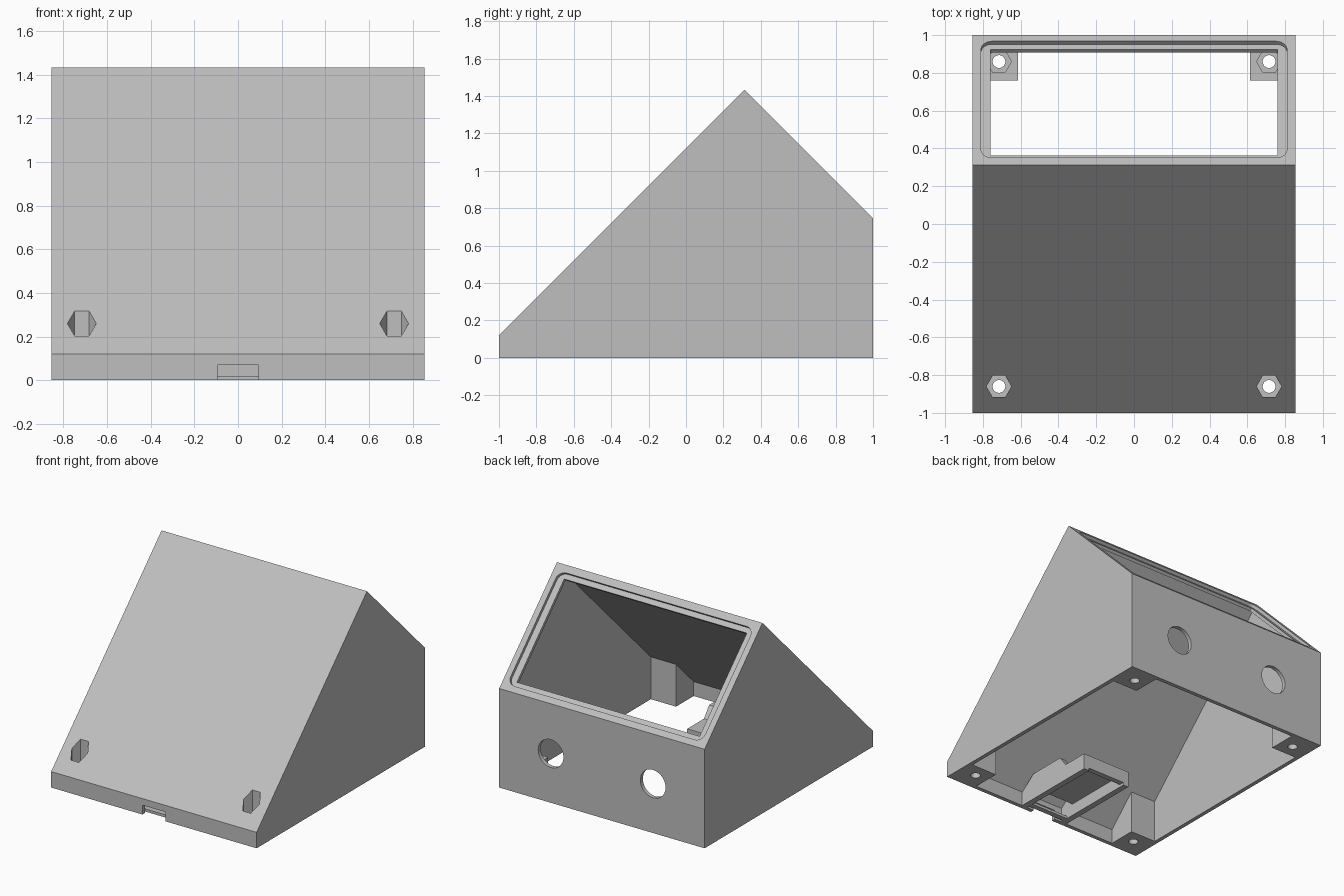
import bpy, bmesh, math
from mathutils import Matrix, Vector

if "Cube" in bpy.data.objects:
    bpy.data.objects.remove(bpy.data.objects["Cube"])

grey = bpy.data.materials.new("light grey plastic")
grey.use_nodes = True
grey.diffuse_color = (0.52, 0.52, 0.52, 1)
grey.node_tree.nodes["Principled BSDF"].inputs["Base Color"].default_value = grey.diffuse_color

# Frames: outline coordinates first, extrusion direction last
UP = Matrix.Identity(4)
ALONG_X = Matrix(((0, 0, 1, 0), (1, 0, 0, 0), (0, 1, 0, 0), (0, 0, 0, 1)))
ALONG_Y = Matrix(((1, 0, 0, 0), (0, 0, 1, 0), (0, 1, 0, 0), (0, 0, 0, 1)))


def prism(name, outline, lo, hi, frame=UP):
    """Extrude a 2D outline from lo to hi in the given frame."""
    bm = bmesh.new()
    base = bm.faces.new([bm.verts.new((a, b, lo)) for a, b in outline])
    ext = bmesh.ops.extrude_face_region(bm, geom=[base])["geom"]
    verts = [v for v in ext if isinstance(v, bmesh.types.BMVert)]
    bmesh.ops.translate(bm, vec=(0, 0, hi - lo), verts=verts)
    bm.transform(frame)
    bmesh.ops.recalc_face_normals(bm, faces=bm.faces)
    mesh = bpy.data.meshes.new(name)
    bm.to_mesh(mesh)
    bm.free()
    mesh.materials.append(grey)
    obj = bpy.data.objects.new(name, mesh)
    bpy.context.collection.objects.link(obj)
    return obj


def rect(a0, a1, b0, b1):
    return [(a0, b0), (a1, b0), (a1, b1), (a0, b1)]


def ring(cx, cy, r, n):
    return [(cx + r * math.cos(math.tau * i / n), cy + r * math.sin(math.tau * i / n))
            for i in range(n)]


def rounded(w, h, r, n=6):
    pts = []
    for q, (sx, sy) in enumerate([(1, 1), (-1, 1), (-1, -1), (1, -1)]):
        for i in range(n + 1):
            a = math.pi / 2 * (q + i / n)
            pts.append((sx * (w - r) + r * math.cos(a), sy * (h - r) + r * math.sin(a)))
    return pts


def combine(obj, tool, op="DIFFERENCE"):
    """Apply a boolean and discard the tool."""
    mod = obj.modifiers.new("boolean", "BOOLEAN")
    mod.operation, mod.object, mod.solver = op, tool, "EXACT"
    dg = bpy.context.evaluated_depsgraph_get()
    mesh = bpy.data.meshes.new_from_object(obj.evaluated_get(dg))
    obj.modifiers.clear()
    obj.data = mesh
    bpy.data.objects.remove(tool)


# Wedge shaped shell, hollow and open underneath
shell = prism("shell", [(-1, 0), (1, 0), (1, .745), (.3125, 1.4325), (-1, .12)],
              -.855, .855, ALONG_X)
combine(shell, prism("cavity", [(-.97, -.1), (.97, -.1), (.97, .71), (.301, 1.379), (-.97, .108)],
                     -.825, .825, ALONG_X))

# Corner posts
for s in (-1, 1):
    lo, hi = sorted((s * .615, s * .84))
    combine(shell, prism("front_post", [(-.985, 0), (-.76, 0), (-.76, .345), (-.985, .12)],
                         lo, hi, ALONG_X), "UNION")
    combine(shell, prism("rear_post", rect(.76, .985, 0, .2), lo, hi, ALONG_X), "UNION")

# Screw holes with hexagonal nut pockets
for x in (-.715, .715):
    for y in (-.86, .86):
        combine(shell, prism("nut_pocket", ring(x, y, .066, 6), .1, .5))
        combine(shell, prism("screw_hole", ring(x, y, .034, 24), -.1, .3))

# Screen recess and opening on the rear slope
slope = Matrix.Translation((0, .6595, 1.0855)) @ Matrix.Rotation(-math.pi / 4, 4, "X")
combine(shell, prism("screen_recess", rounded(.81, .436, .06), -.023, .1, slope))
combine(shell, prism("screen_opening", rect(-.76, .76, -.397, .397), -.1, .1, slope))

# Round holes in the back wall
for x in (-.425, .425):
    combine(shell, prism("back_hole", ring(x, .37, .105, 40), .9, 1.1, ALONG_Y))

# Cable notch in the front wall
combine(shell, prism("cable_notch", rect(-.095, .095, -.1, .07), -1.1, -.95, ALONG_Y))

# Socket holder behind the notch
side = [(-.975, 0), (-.3, 0), (-.3, .12), (-.5, .12), (-.56, .2), (-.85, .2), (-.975, .1)]
for label, lo in (("right", -.2), ("left", .155)):
    prism(label + "_holder_side", side, lo, lo + .045, ALONG_X)
prism("holder_roof", rect(-.16, .16, -.85, -.3), .09, .12)
prism("holder_lip", rect(-.16, .16, -.95, -.91), 0, .02)
prism("holder_end", [(-.16, .02), (.16, .02), (.16, .12), (-.16, .12)], -.34, -.3, ALONG_Y)

# Keep flat faces crisp and round the hole walls
bpy.ops.object.select_all(action="DESELECT")
shell.select_set(True)
bpy.context.view_layer.objects.active = shell
bpy.ops.object.shade_smooth_by_angle(angle=math.radians(30))
